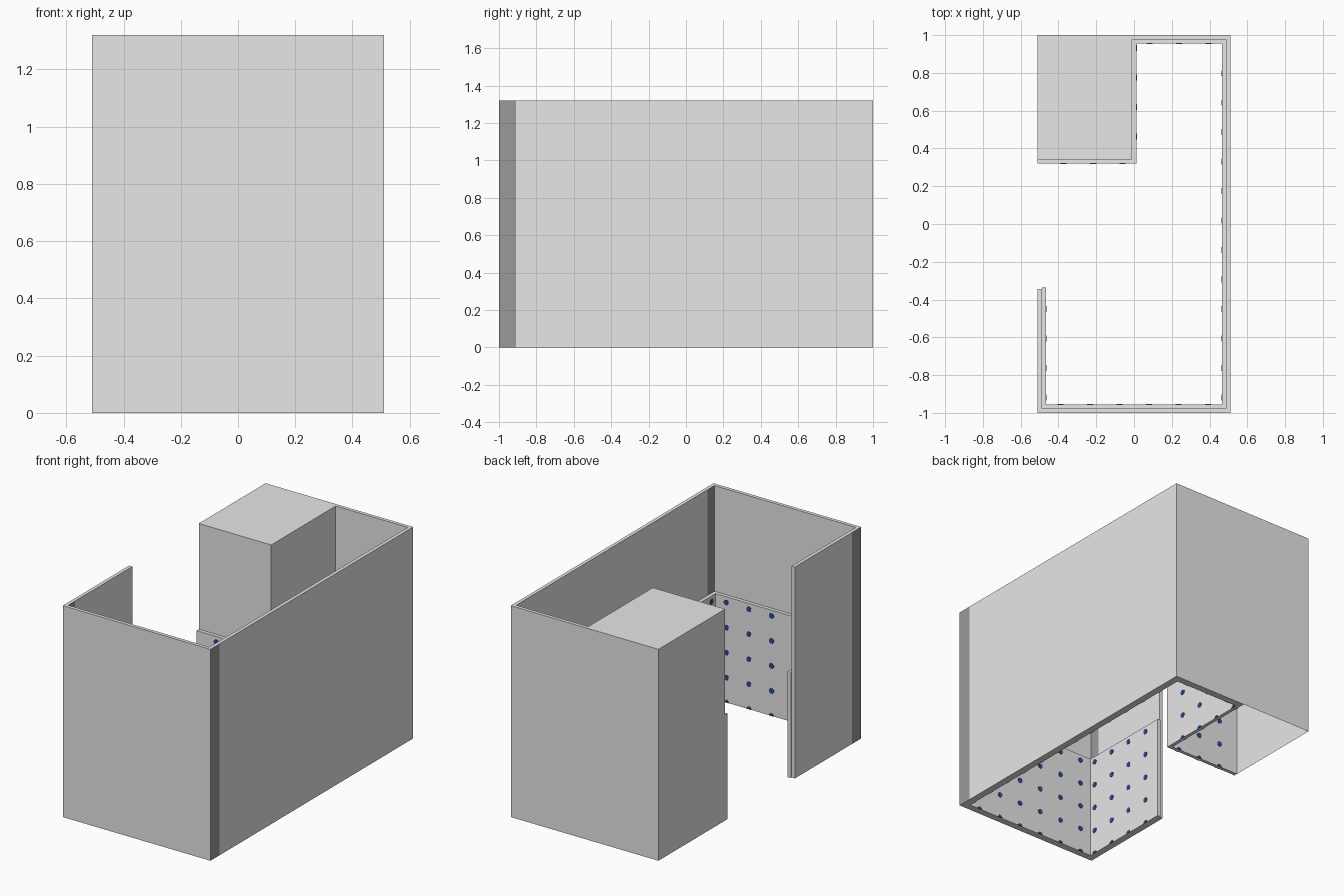
import bpy, bmesh, math
from mathutils import Vector

if "Cube" in bpy.data.objects:
    bpy.data.objects.remove(bpy.data.objects["Cube"])

W, L, H = 0.51, 1.0, 1.32      # outer half width, half length, height
T = 0.022                      # wall thickness, also tile panel thickness
P = 0.66                       # tile panel height
STRIP = -0.91                  # dark strips run from here to the front
BX, BY = -0.01, 0.342          # inner corner of the closet block
PITCH = 0.156                  # dot spacing


def material(name, rgb):
    m = bpy.data.materials.new(name)
    m.diffuse_color = (*rgb, 1)
    m.use_nodes = True
    m.node_tree.nodes["Principled BSDF"].inputs["Base Color"].default_value = m.diffuse_color
    return m


grey = material("light grey", (0.8, 0.8, 0.8))
dark = material("dark grey", (0.32, 0.32, 0.32))
blue = material("dot blue", (0.025, 0.075, 0.27))


def finish(bm, name, *mats):
    me = bpy.data.meshes.new(name)
    bm.to_mesh(me)
    bm.free()
    for m in mats:
        me.materials.append(m)
    ob = bpy.data.objects.new(name, me)
    bpy.context.collection.objects.link(ob)
    return ob


def box_mesh(x0, x1, y0, y1, z0, z1):
    bm = bmesh.new()
    bmesh.ops.create_cube(bm, size=1)
    for v in bm.verts:
        v.co = Vector((x1 if v.co.x > 0 else x0,
                       y1 if v.co.y > 0 else y0,
                       z1 if v.co.z > 0 else z0))
    bm.normal_update()
    return bm


def slab(name, x0, x1, y0, y1, h):
    return finish(box_mesh(x0, x1, y0, y1, 0, h), name, grey)


# Outer walls
slab("front_wall", -W + T, W - T, -L, -L + T, H)
slab("right_wall", W - T, W, STRIP, L, H)
slab("left_wall", -W, -W + T, STRIP, -0.345, H)
slab("back_wall", BX, W - T, L - T, L, H)

# Front ends of the side walls: dark on their sides only
for name, x in (("left_wall_strip", -W), ("right_wall_strip", W - T)):
    bm = box_mesh(x, x + T, -L, STRIP, 0, H)
    for f in bm.faces:
        f.material_index = 1 if abs(f.normal.x) > 0.5 else 0
    finish(bm, name, grey, dark)

# Closet block: thin shell, open underneath
bm = box_mesh(-W, BX, BY, L, 0, H)
bmesh.ops.delete(bm, geom=[f for f in bm.faces if f.normal.z < -0.5], context='FACES')
finish(bm, "closet_block", grey)

# Tile panels lining the lower half
IX, IY = W - 2 * T, L - 2 * T  # inner faces of the panels
slab("front_panel", -IX, IX, -L + T, -IY, P)
slab("right_panel", IX, W - T, -L + T, L - T, P)
slab("left_panel", -W + T, -IX, -L + T, -0.337, P)
slab("back_panel", BX + T, IX, IY, L - T, P)
slab("closet_front_panel", -W, BX + T, BY - T, BY, P)
slab("closet_side_panel", BX, BX + T, BY, L - T, P)


# Blue octagonal dots, the bottom row cut off by the floor line
def dots(name, axis, plane, side, start, count, r=0.017, d=0.003):
    bm = bmesh.new()
    for c in range(count):
        for row in range(5):
            u, z = start + c * PITCH, row * PITCH
            ring = []
            for k in range(8):
                a = (k + 0.5) * math.pi / 4
                p, q = u + r * math.cos(a), max(0, z + r * math.sin(a))
                if row == 0 and math.sin(a) < 0 and k not in (4, 7):
                    continue
                w = plane + side * d
                ring.append(bm.verts.new((w, p, q) if axis == 'x' else (p, w, q)))
            f = bm.faces.new(ring)
            f.normal_update()
            if (f.normal.x if axis == 'x' else f.normal.y) * side < 0:
                f.normal_flip()
    # Short skirt back to the panel
    edges = bm.edges[:]
    ext = bmesh.ops.extrude_edge_only(bm, edges=edges)["geom"]
    for v in ext:
        if isinstance(v, bmesh.types.BMVert):
            if axis == 'x':
                v.co.x = plane
            else:
                v.co.y = plane
    finish(bm, name, blue)


dots("front_panel_dots", 'y', -IY, 1, -0.389, 6)
dots("right_panel_dots", 'x', IX, -1, -0.918, 12)
dots("left_panel_dots", 'x', -IX, 1, -0.918, 4)
dots("back_panel_dots", 'y', IY, -1, 0.082, 3)
dots("closet_front_dots", 'y', BY - T, -1, -0.374, 3)
dots("closet_front_inner_dots", 'y', BY, 1, -0.374, 3)
dots("closet_side_dots", 'x', BX + T, 1, 0.463, 4)
dots("closet_side_inner_dots", 'x', BX, -1, 0.463, 4)
